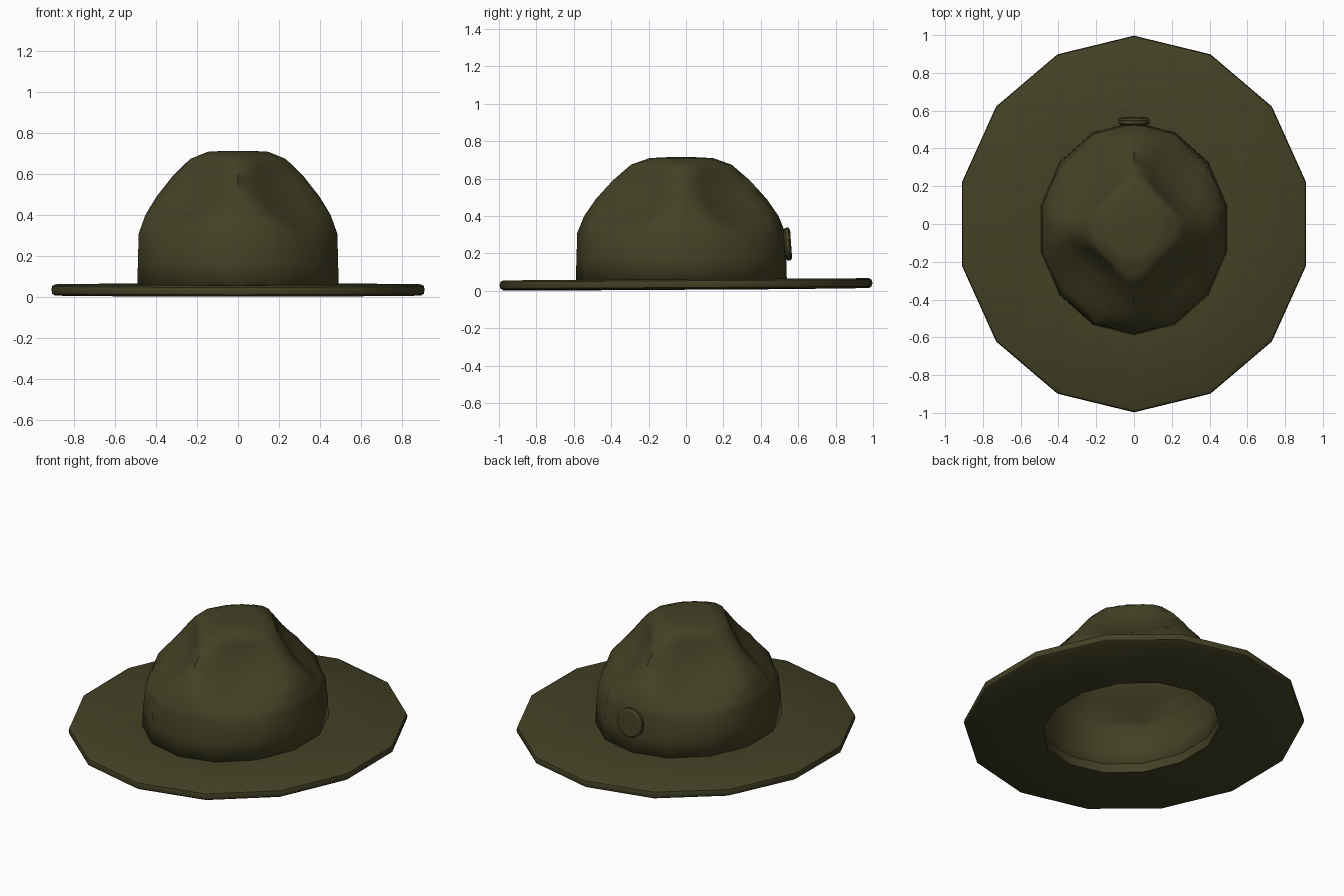
import bpy, bmesh, math
from mathutils import Vector

if "Cube" in bpy.data.objects:
    bpy.data.objects.remove(bpy.data.objects["Cube"])

felt = bpy.data.materials.new("dark olive felt")
felt.diffuse_color = (0.056, 0.053, 0.018, 1)
felt.use_nodes = True
felt.node_tree.nodes["Principled BSDF"].inputs["Base Color"].default_value = felt.diffuse_color
SIDES = 14


def polygon_point(i, sub):
    """Point on a unit 14-gon whose edges are split into sub pieces."""
    def corner(k):
        a = math.tau * k / SIDES
        return Vector((math.sin(a), math.cos(a), 0))
    k, part = divmod(i, sub)
    return corner(k).lerp(corner(k + 1), part / sub)


def loft(name, rings, sub=1, closed=False, cap=False, shape=None, angle=35):
    """Join rings of (rx, ry, centre_y, z) into one smooth-shaded part."""
    bm = bmesh.new()
    n = SIDES * sub
    loops = []
    for rx, ry, cy, z in rings:
        loop = []
        for i in range(n):
            p = polygon_point(i, sub)
            co = Vector((p.x * rx, p.y * ry + cy, z))
            loop.append(bm.verts.new(shape(co) if shape else co))
        loops.append(loop)
    pairs = list(zip(loops, loops[1:]))
    if closed:
        pairs.append((loops[-1], loops[0]))
    for a, b in pairs:
        for i in range(n):
            j = (i + 1) % n
            bm.faces.new((a[i], b[i], b[j], a[j]))
    if cap:
        bm.faces.new(loops[-1])
    bmesh.ops.recalc_face_normals(bm, faces=bm.faces)
    mesh = bpy.data.meshes.new(name)
    bm.to_mesh(mesh)
    bm.free()
    obj = bpy.data.objects.new(name, mesh)
    bpy.context.collection.objects.link(obj)
    mesh.materials.append(felt)
    bpy.ops.object.select_all(action='DESELECT')
    obj.select_set(True)
    bpy.context.view_layer.objects.active = obj
    bpy.ops.object.shade_smooth_by_angle(angle=math.radians(angle))
    return obj


# Brim: wide flat ring with a softened rim, rising slightly to the back
def tilt(co):
    return co + Vector((0, 0, 0.006 * (co.y + 1)))


loft("brim", [
    (0.475, 0.535, -0.025, 0.0), (0.915, 0.977, 0, 0.003),
    (0.930, 0.992, 0, 0.012), (0.934, 0.997, 0, 0.03),
    (0.930, 0.992, 0, 0.048), (0.915, 0.977, 0, 0.056),
    (0.475, 0.535, -0.025, 0.056)], closed=True, shape=tilt)

# Crown: domed shell pinched by four diagonal dents
profile = [(0.03, 1.0), (0.31, 0.985), (0.40, 0.92), (0.49, 0.81), (0.59, 0.65),
           (0.675, 0.475), (0.71, 0.30), (0.715, 0.12)]
rings = []
for k, ((z0, r0), (z1, r1)) in enumerate(zip(profile, profile[1:])):
    steps = 2 if k == 0 else 3
    for s in range(steps):
        t = s / steps
        r = r0 + (r1 - r0) * t
        rings.append((0.505 * r, 0.565 * r, -0.025, z0 + (z1 - z0) * t))
rings.append((0.06, 0.068, -0.025, 0.715))

dents = [Vector((sx * 0.27, y, 0.52)) for sx in (-1, 1) for y in (-0.32, 0.27)]


def pinch(co):
    out = co.copy()
    for c in dents:
        d = (co - c).length / 0.27
        if d < 1:
            inward = Vector((-c.x, -c.y, -0.12)).normalized()
            out += inward * 0.10 * (1 - d * d) ** 1.2
    return out


crown = loft("crown", rings, sub=2, cap=True, shape=pinch, angle=50)
shell = crown.modifiers.new("felt thickness", 'SOLIDIFY')
shell.thickness = 0.025
shell.offset = -1

# Back button: small rounded disc leaning with the crown wall
button = loft("back_button", [
    (0.07, 0.075, 0, -0.02), (0.085, 0.088, 0, -0.01), (0.085, 0.088, 0, 0.008),
    (0.072, 0.075, 0, 0.017)], cap=True)
button.location = (0, 0.545, 0.25)
button.rotation_euler = (math.radians(-86), 0, 0)
